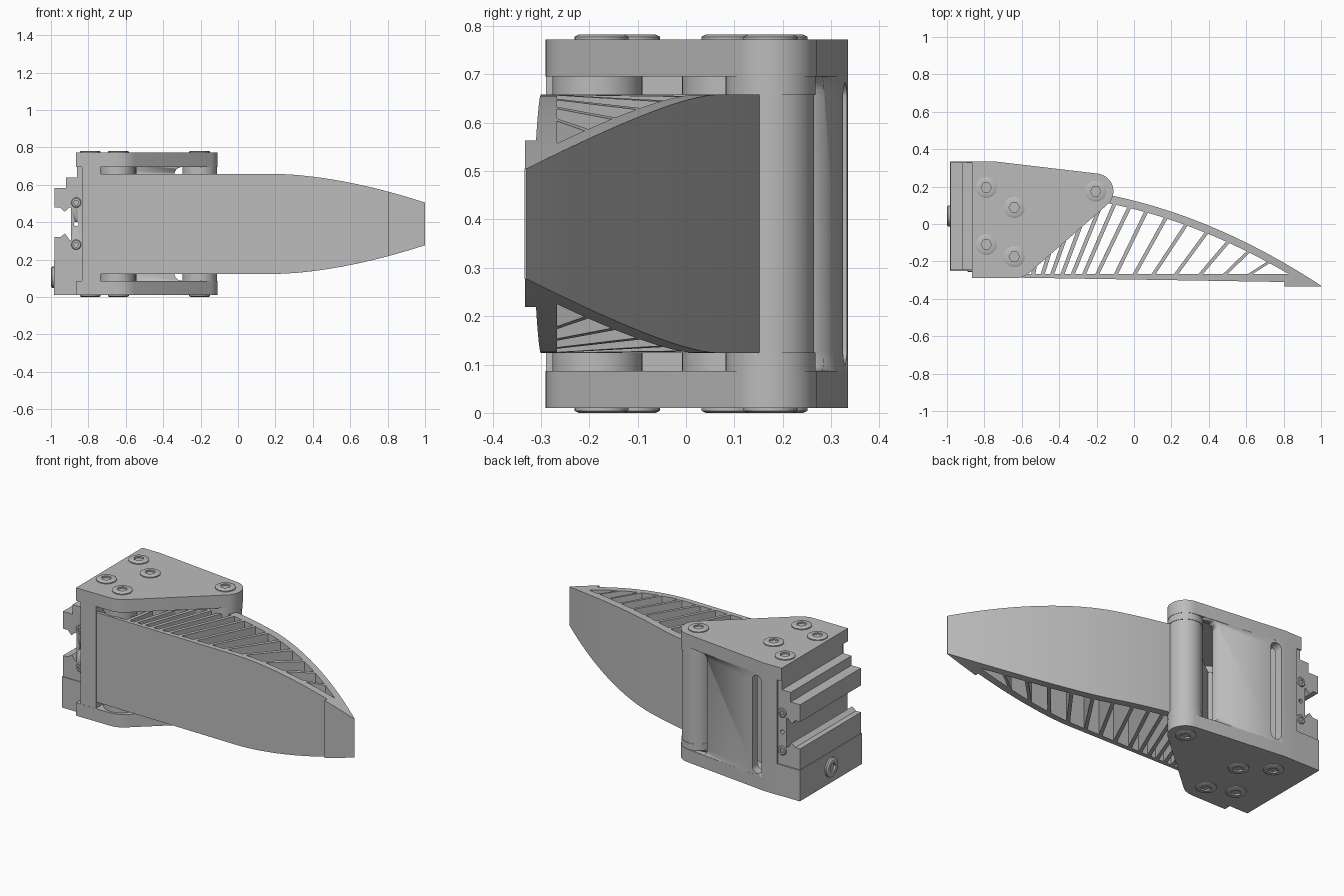
import bpy, bmesh, math
from mathutils import Vector

old = bpy.data.objects.get("Cube")
if old:
    bpy.data.objects.remove(old, do_unlink=True)

grey = bpy.data.materials.new("plain_grey")
grey.use_nodes = True
grey.diffuse_color = (0.5, 0.5, 0.5, 1)
grey.node_tree.nodes["Principled BSDF"].inputs["Base Color"].default_value = (0.5, 0.5, 0.5, 1)

HEIGHT = 0.782          # overall height; the part mirrors about its middle
HINGE = (-0.205, 0.175)
BASE_PIN = (-0.645, -0.183)
POST = (-0.64, 0.088)


def finish(name, bm):
    bmesh.ops.recalc_face_normals(bm, faces=bm.faces)
    me = bpy.data.meshes.new(name)
    bm.to_mesh(me)
    bm.free()
    me.materials.append(grey)
    ob = bpy.data.objects.new(name, me)
    bpy.context.collection.objects.link(ob)
    bpy.ops.object.select_all(action='DESELECT')
    ob.select_set(True)
    bpy.context.view_layer.objects.active = ob
    bpy.ops.object.shade_smooth_by_angle(angle=math.radians(30))
    return ob


def prism(name, pts, lo, hi, axis='z'):
    """Extrude a 2D outline along z (x, y points) or y (x, z points)."""
    bm = bmesh.new()
    put = (lambda p, d: (p[0], p[1], d)) if axis == 'z' else (lambda p, d: (p[0], d, p[1]))
    a = [bm.verts.new(put(p, lo)) for p in pts]
    b = [bm.verts.new(put(p, hi)) for p in pts]
    bm.faces.new(a)
    bm.faces.new(b)
    for i in range(len(pts)):
        j = (i + 1) % len(pts)
        bm.faces.new((a[i], a[j], b[j], b[i]))
    return finish(name, bm)


def arc(c, r, start, end, n=12):
    return [(c[0] + r * math.cos(math.radians(start + (end - start) * i / n)),
             c[1] + r * math.sin(math.radians(start + (end - start) * i / n)))
            for i in range(n + 1)]


def disc(name, c, r, lo, hi):
    return prism(name, arc(c, r, 0, 352.5, 47), lo, hi)


def rounded(x0, x1, z0, z1, r):
    return (arc((x1 - r, z1 - r), r, 0, 90, 6) + arc((x0 + r, z1 - r), r, 90, 180, 6)
            + arc((x0 + r, z0 + r), r, 180, 270, 6) + arc((x1 - r, z0 + r), r, 270, 360, 6))


def cut(ob, cutter):
    cutter.hide_render = True
    mod = ob.modifiers.new("cut", 'BOOLEAN')
    mod.operation, mod.object, mod.solver = 'DIFFERENCE', cutter, 'EXACT'
    bpy.context.view_layer.objects.active = ob
    bpy.ops.object.modifier_apply(modifier=mod.name)
    bpy.data.objects.remove(cutter, do_unlink=True)


def screw(name, pos, direction, r, h):
    """Flanged head with a hex socket."""
    n = 24
    q = Vector(direction).to_track_quat('Z', 'Y')

    def ring(rad, z, hexed=False):
        out = []
        for i in range(n):
            a = 2 * math.pi * i / n
            k = rad
            if hexed:
                k *= math.cos(math.pi / 6) / math.cos(a % (math.pi / 3) - math.pi / 6)
            out.append(bm.verts.new(Vector(pos) + q @ Vector((k * math.cos(a), k * math.sin(a), z))))
        return out

    bm = bmesh.new()
    rings = [ring(r, 0), ring(r, h * 0.6), ring(r * 0.84, h),
             ring(r * 0.5, h, True), ring(r * 0.5, h * 0.15, True)]
    for a, b in zip(rings, rings[1:]):
        for i in range(n):
            j = (i + 1) % n
            bm.faces.new((a[i], a[j], b[j], b[i]))
    bm.faces.new(rings[0])
    bm.faces.new(rings[-1])
    return finish(name, bm)


# ---- finger -------------------------------------------------------------
def top_z(x):
    return 0.658 - 0.153 * max(0, (x - 0.2) / 0.8) ** 1.7


def back_y(x):
    u = x + 0.11
    return 0.15 - 0.21 * u - 0.2 * u * u


def strip(name, pairs):
    """Wall between two edge lines, its height following the finger taper."""
    bm = bmesh.new()
    rows = []
    for pair in pairs:
        (ax, ay), (bx, by) = pair
        rows.append([bm.verts.new(v) for v in (
            (ax, ay, HEIGHT - top_z(ax)), (ax, ay, top_z(ax)),
            (bx, by, top_z(bx)), (bx, by, HEIGHT - top_z(bx)))])
    for a, b in zip(rows, rows[1:]):
        for i in range(4):
            j = (i + 1) % 4
            bm.faces.new((a[i], a[j], b[j], b[i]))
    bm.faces.new(rows[0])
    bm.faces.new(rows[-1])
    return finish(name, bm)


def stations(a, b, n):
    return [a + (b - a) * i / n for i in range(n + 1)]


def front_y(x):
    return -0.285 - 0.025 * (x + 0.735) / 1.535


strip("finger_front_wall", [((x, front_y(x)), (x, max(front_y(x) + 0.002, min(-0.267, back_y(x) - 0.002))))
                            for x in stations(-0.735, 0.96, 40)])
strip("finger_back_wall", [((x, back_y(x)), (x, max(back_y(x) - 0.045, min(-0.3, back_y(x) - 0.004))))
                           for x in stations(-0.19, 1, 40)])
strip("finger_tip_pad", [((x, -0.333), (x, max(-0.33, min(-0.29, back_y(x) - 0.003))))
                         for x in stations(0.805, 1, 8)])


def bar_y(x):
    return -0.183 + 0.81 * (x + 0.645)


strip("finger_base_bar", [((x, bar_y(x) + 0.035), (x, bar_y(x) - 0.035))
                          for x in (BASE_PIN[0], HINGE[0])])
for name, c in (("finger_hinge_barrel", HINGE), ("finger_base_barrel", BASE_PIN)):
    disc(name, c, 0.09, HEIGHT - 0.658, 0.658)

# slanted ribs: foot on the front wall, head on the back wall or base bar
ribs = [(-0.54, -0.5), (-0.49, -0.4), (-0.44, -0.31), (-0.385, -0.23), (-0.33, -0.165),
        (-0.27, -0.1), (-0.2, -0.02), (-0.1, 0.07), (0, 0.176), (0.1, 0.285),
        (0.22, 0.395), (0.35, 0.51), (0.48, 0.62), (0.61, 0.73)]
for i, (foot, head) in enumerate(ribs):
    y = min(bar_y(head), back_y(head) - 0.03)
    w = 0.011 + 0.003 * max(0, foot)
    strip("finger_rib_%d" % (i + 1), [((foot - w, -0.275), (foot + w, -0.275)),
                                      ((head - w, y), (head + w, y))])

# ---- bracket ------------------------------------------------------------
outline = ([(-0.865, -0.29), (-0.865, 0.335), (-0.75, 0.335)]
           + arc(HINGE, 0.095, 83, -49, 16)
           + [(-0.555, -0.257), (-0.58, -0.276), (-0.615, -0.288), (-0.65, -0.29)])
prism("bracket_bottom_plate", outline, 0.01, 0.087)
prism("bracket_top_plate", outline, HEIGHT - 0.087, HEIGHT - 0.01)
prism("bracket_side_wall", [(-0.835, -0.289), (-0.735, -0.289), (-0.735, 0.33), (-0.835, 0.33)],
      0.05, HEIGHT - 0.05)

# back wall with a long slot and a window around the hinge
wall = prism("bracket_back_wall", [(-0.835, 0.335), (-0.75, 0.335), (-0.25, 0.275),
                                   (-0.25, 0.225), (-0.75, 0.285), (-0.835, 0.285)],
             0.05, HEIGHT - 0.05)
cut(wall, prism("slot_cutter", rounded(-0.73, -0.665, 0.1, HEIGHT - 0.1, 0.032), 0.1, 0.5, 'y'))
cut(wall, prism("window_cutter", rounded(-0.34, 0, 0.087, HEIGHT - 0.087, 0.04), 0.1, 0.5, 'y'))

# spacers between plates and finger
for name, c in (("hinge", HINGE), ("base", BASE_PIN)):
    disc(name + "_spacer_bottom", c, 0.093, 0.08, HEIGHT - 0.657)
    disc(name + "_spacer_top", c, 0.093, 0.657, HEIGHT - 0.08)
disc("inner_post", POST, 0.096, 0.08, HEIGHT - 0.08)

# ---- dovetail mount -----------------------------------------------------
prism("mount_block", [(-0.985, -0.25), (-0.83, -0.25), (-0.83, 0.335), (-0.985, 0.335)], 0.011, 0.195)
rail = prism("mount_rail", [(-0.982, 0.19), (-0.982, 0.32), (-0.95, 0.32), (-0.925, 0.34),
                            (-0.9, 0.305), (-0.893, 0.305), (-0.893, 0.48), (-0.9, 0.48),
                            (-0.928, 0.455), (-0.95, 0.48), (-0.982, 0.48), (-0.982, 0.583),
                            (-0.92, 0.583), (-0.92, 0.64), (-0.862, 0.64), (-0.862, 0.7),
                            (-0.82, 0.7), (-0.82, 0.19)], -0.245, 0.328, 'y')
cut(rail, prism("hole_cutter", arc((-0.865, 0.39), 0.012, 0, 330, 11), -1, 1, 'y'))

# ---- screws -------------------------------------------------------------
spots = [(-0.79, 0.195), (-0.79, -0.11), POST, (-0.64, -0.175), HINGE]
for i, (x, y) in enumerate(spots):
    screw("top_screw_%d" % (i + 1), (x, y, HEIGHT - 0.011), (0, 0, 1), 0.056, 0.011)
    screw("bottom_screw_%d" % (i + 1), (x, y, 0.011), (0, 0, -1), 0.056, 0.011)
screw("side_screw", (-0.985, 0.043, 0.105), (-1, 0, 0), 0.057, 0.015)
for i, z in enumerate((0.28, 0.505)):
    screw("rail_front_screw_%d" % (i + 1), (-0.865, -0.244, z), (0, -1, 0), 0.027, 0.012)
    screw("rail_back_screw_%d" % (i + 1), (-0.865, 0.326, z), (0, 1, 0), 0.027, 0.009)
